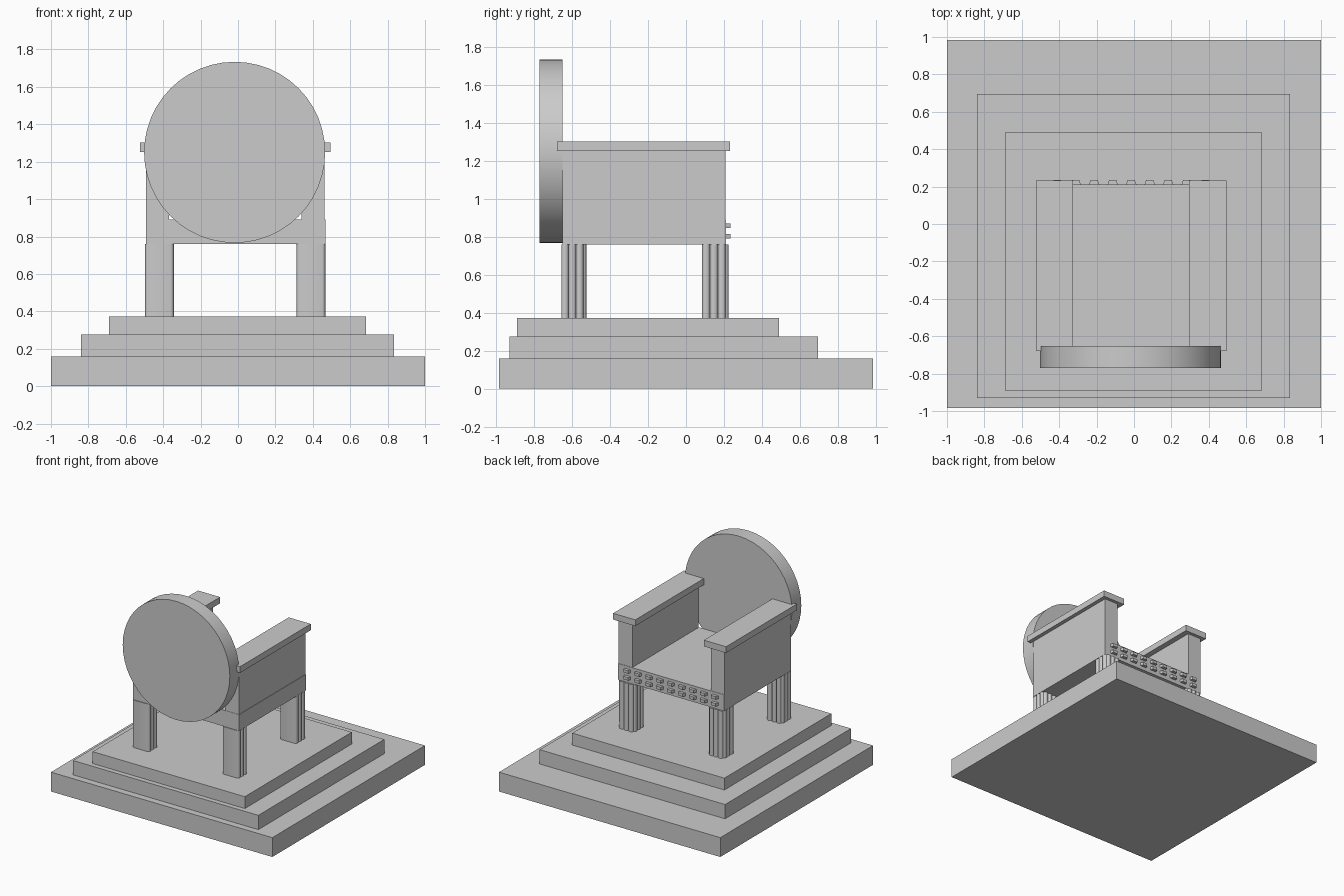
import bpy, bmesh, math

if "Cube" in bpy.data.objects:
    bpy.data.objects.remove(bpy.data.objects["Cube"])

CX = -0.015  # centre line of the chair


def make_object(name, bm, smooth=False):
    bmesh.ops.recalc_face_normals(bm, faces=bm.faces[:])
    mesh = bpy.data.meshes.new(name)
    bm.to_mesh(mesh)
    bm.free()
    obj = bpy.data.objects.new(name, mesh)
    bpy.context.collection.objects.link(obj)
    if smooth:
        bpy.ops.object.select_all(action='DESELECT')
        obj.select_set(True)
        bpy.context.view_layer.objects.active = obj
        bpy.ops.object.shade_smooth_by_angle(angle=math.radians(35))
    return obj


def add_box(bm, x, y, z):
    verts = bmesh.ops.create_cube(bm, size=1)['verts']
    for v in verts:
        for i, (lo, hi) in enumerate((x, y, z)):
            v.co[i] = hi if v.co[i] > 0 else lo
    return verts


def box(name, x, y, z):
    bm = bmesh.new()
    add_box(bm, x, y, z)
    return make_object(name, bm)


def ridged_side(start, end, count=3, depth=0.016, steps=6):
    """Points of a row of half-round ridges, bulging to the right of travel."""
    dx, dy = end[0] - start[0], end[1] - start[1]
    length = math.hypot(dx, dy)
    nx, ny = dy / length, -dx / length
    pts = []
    for k in range(count):
        for s in range(steps):
            a = math.pi * s / steps
            t = (k + (1 - math.cos(a)) / 2) / count
            h = depth * math.sin(a)
            pts.append((start[0] + dx * t + nx * h, start[1] + dy * t + ny * h))
    return pts


def leg(name, cx, y0, y1, z0, z1):
    # flat back face, fluted on the three other sides
    half, r = 0.0765, 0.016
    x0, x1, yb = cx - half + r, cx + half - r, y1 - r
    profile = (ridged_side((x1, y0), (x1, yb)) + ridged_side((x1, yb), (x0, yb))
               + ridged_side((x0, yb), (x0, y0)) + [(x0, y0)])
    bm = bmesh.new()
    face = bm.faces.new([bm.verts.new((x, y, z0)) for x, y in profile])
    ext = bmesh.ops.extrude_face_region(bm, geom=[face])['geom']
    for g in ext:
        if isinstance(g, bmesh.types.BMVert):
            g.co.z = z1
    make_object(name, bm, True)


# Stepped platform
box("platform_bottom", (-1, 1), (-0.985, 0.985), (0, 0.158))
box("platform_middle", (-0.84, 0.835), (-0.93, 0.695), (0.158, 0.275))
box("platform_top", (-0.69, 0.685), (-0.89, 0.49), (0.275, 0.372))

# Seat block
box("seat", (-0.492, 0.467), (-0.652, 0.21), (0.76, 0.892))

# Legs, side panels and armrests, mirrored about the chair's centre line
for side, s in (("left", -1), ("right", 1)):
    leg(f"back_leg_{side}", CX + s * 0.405, -0.657, -0.525, 0.372, 0.76)
    leg(f"front_leg_{side}", CX + s * 0.405, 0.085, 0.225, 0.372, 0.76)
    xs = sorted((CX + s * 0.478, CX + s * 0.355))
    box(f"arm_panel_{side}", xs, (-0.65, 0.207), (0.892, 1.252))
    xs = sorted((CX + s * 0.51, CX + s * 0.31))
    box(f"armrest_{side}", xs, (-0.68, 0.233), (1.252, 1.303))

# Round backrest
bm = bmesh.new()
bmesh.ops.create_cone(bm, cap_ends=True, segments=48, radius1=0.484,
                      radius2=0.484, depth=0.12)
for v in bm.verts:
    x, y, z = v.co
    v.co = (CX - 0.003 + x, z - 0.711, 1.25 + y)
make_object("round_backrest", bm, True)

# Two rows of small studs along the seat edge
bm = bmesh.new()
for z0, z1 in ((0.79, 0.814), (0.846, 0.87)):
    for i in range(-4, 5):
        c = CX + i * 0.099
        for v in add_box(bm, (c - 0.03, c + 0.03), (0.205, 0.234), (z0, z1)):
            if v.co.y > 0.22:
                v.co.x = c + (v.co.x - c) * 0.65
make_object("seat_studs", bm)
